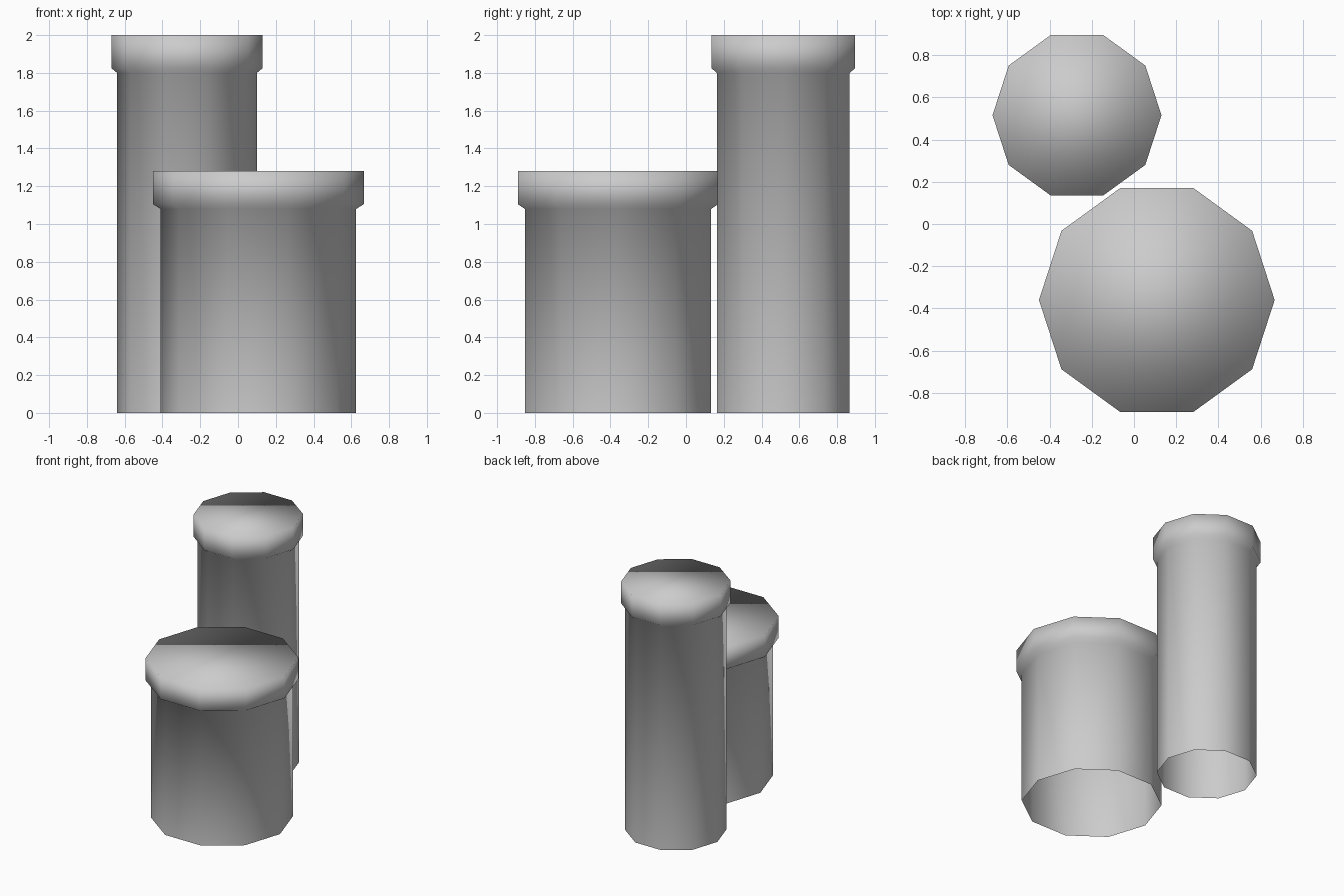
import bpy, bmesh
from math import cos, sin, tau

cube = bpy.data.objects.get("Cube")
if cube:
    bpy.data.objects.remove(cube, do_unlink=True)

SIDES = 10

grey = bpy.data.materials.new("light_grey")
grey.use_nodes = True
colour = (0.6, 0.6, 0.6, 1)
grey.diffuse_color = colour
grey.node_tree.nodes["Principled BSDF"].inputs["Base Color"].default_value = colour


def chimney(name, x, y, shaft_radius, rim_radius, height):
    """Hollow shaft, open at the base, with a flared rim and a closed flat top."""
    profile = [(shaft_radius, 0), (shaft_radius, height - 0.2),
               (rim_radius, height - 0.175), (rim_radius, height)]
    bm = bmesh.new()
    rings = [[bm.verts.new((r * cos(tau * i / SIDES), r * sin(tau * i / SIDES), z))
              for i in range(SIDES)] for r, z in profile]
    for low, high in zip(rings, rings[1:]):
        for i in range(SIDES):
            j = (i + 1) % SIDES
            bm.faces.new((low[i], low[j], high[j], high[i]))
    bm.faces.new(rings[-1])
    for face in bm.faces:
        face.smooth = True
    mesh = bpy.data.meshes.new(name)
    bm.to_mesh(mesh)
    bm.free()
    mesh.materials.append(grey)
    obj = bpy.data.objects.new(name, mesh)
    obj.location = (x, y, 0)
    bpy.context.collection.objects.link(obj)


# Tall narrow pipe behind, short wide pipe in front
chimney("tall_pipe", -0.27, 0.515, 0.37, 0.40, 2.0)
chimney("short_pipe", 0.108, -0.36, 0.518, 0.558, 1.28)
